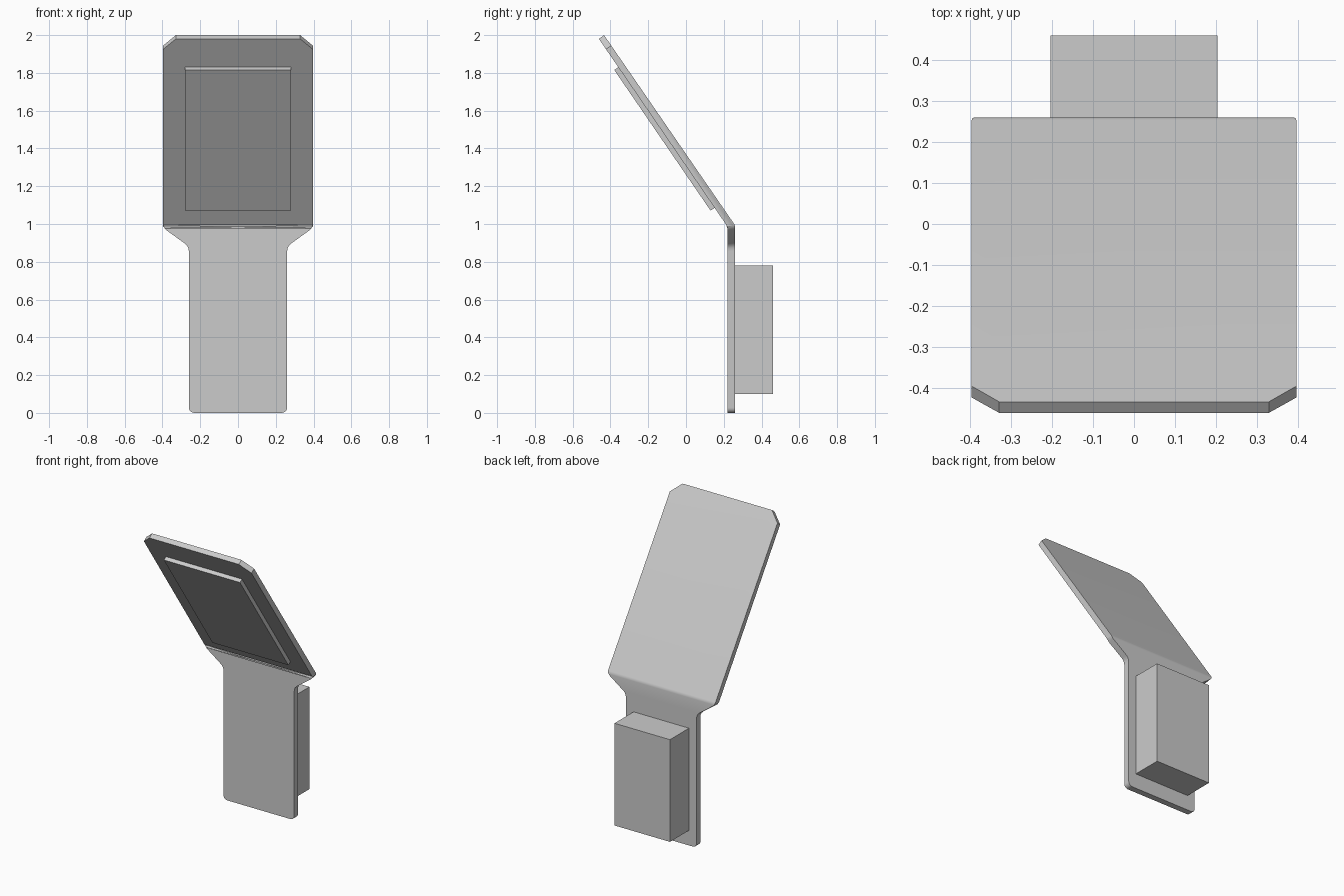
import bpy, bmesh, math
from mathutils import Vector

if "Cube" in bpy.data.objects:
    bpy.data.objects.remove(bpy.data.objects["Cube"])

# side profile stations (y, z): foot, bend, tip for the front and back skins
FRONT = [Vector((0.219, 0.0)), Vector((0.219, 0.987)), Vector((-0.461, 1.98))]
BACK = [Vector((0.260, 0.0)), Vector((0.260, 0.993)), Vector((-0.434, 2.0))]


def on_sheet(x, s, path):
    """Map flat coordinates to the bent sheet; s = 0 foot, 1 bend, 2 tip."""
    i = 0 if s <= 1 else 1
    p = path[i].lerp(path[i + 1], s - i)
    return Vector((x, p.x, p.y))


def finish(name, bm):
    bmesh.ops.recalc_face_normals(bm, faces=bm.faces[:])
    mesh = bpy.data.meshes.new(name)
    bm.to_mesh(mesh)
    bm.free()
    obj = bpy.data.objects.new(name, mesh)
    bpy.context.collection.objects.link(obj)
    return obj


def box(name, corners):
    """Hexahedron from four bottom and four top corners."""
    bm = bmesh.new()
    v = [bm.verts.new(c) for c in corners]
    bm.faces.new(v[:4])
    bm.faces.new(v[4:])
    for i in range(4):
        j = (i + 1) % 4
        bm.faces.new((v[i], v[j], v[4 + j], v[4 + i]))
    return finish(name, bm)


# bent plate: narrow upright that flares into the wide tilted panel
r = 0.028
foot = [(0.26 - r + r * math.sin(a), r - r * math.cos(a))
        for a in (math.radians(18 * k) for k in range(6))]
flare = [(0.26, 0.865), (0.262, 0.882), (0.268, 0.895), (0.278, 0.906),
         (0.382, 0.982), (0.396, 1.0)]
lower = foot + flare
upper = [(0.396, 1.0), (0.396, 1.945), (0.329, 2.0)]


def mirrored(half):
    return half + [(-x, s) for x, s in reversed(half)]


bm = bmesh.new()
cache = {}


def vert(pt, side):
    key = (round(pt[0], 5), round(pt[1], 5), side)
    if key not in cache:
        cache[key] = bm.verts.new(on_sheet(*pt, BACK if side else FRONT))
    return cache[key]


for half in (lower, upper):
    outline = mirrored(half)
    for side in (0, 1):
        bm.faces.new([vert(p, side) for p in outline])
rim = mirrored(lower + upper[1:])
for a, b in zip(rim, rim[1:] + rim[:1]):
    bm.faces.new((vert(a, 0), vert(b, 0), vert(b, 1), vert(a, 1)))

# soften the bend
bends = [bm.edges.get((vert((0.396, 1.0), k), vert((-0.396, 1.0), k))) for k in (0, 1)]
bmesh.ops.bevel(bm, geom=bends, offset=0.01, segments=3, profile=0.5, affect='EDGES')
plate = finish("bent_plate", bm)

# raised pad on the underside of the tilted panel
slope = (FRONT[2] - FRONT[1]).normalized()
normal = Vector((0, -slope.y, slope.x))
pad_corners = []
for depth in (-0.003, 0.026):
    for x, s in ((-0.28, 1.099), (0.28, 1.099), (0.28, 1.849), (-0.28, 1.849)):
        pad_corners.append(on_sheet(x, s, FRONT) + normal * depth)
box("front_pad", pad_corners)

# block on the back of the upright
box("rear_block", [(x, y, z) for z in (0.10, 0.78)
                   for x, y in ((-0.204, 0.258), (0.204, 0.258), (0.204, 0.46), (-0.204, 0.46))])

bpy.ops.object.select_all(action='DESELECT')
plate.select_set(True)
bpy.context.view_layer.objects.active = plate
bpy.ops.object.shade_smooth_by_angle(angle=math.radians(30))
